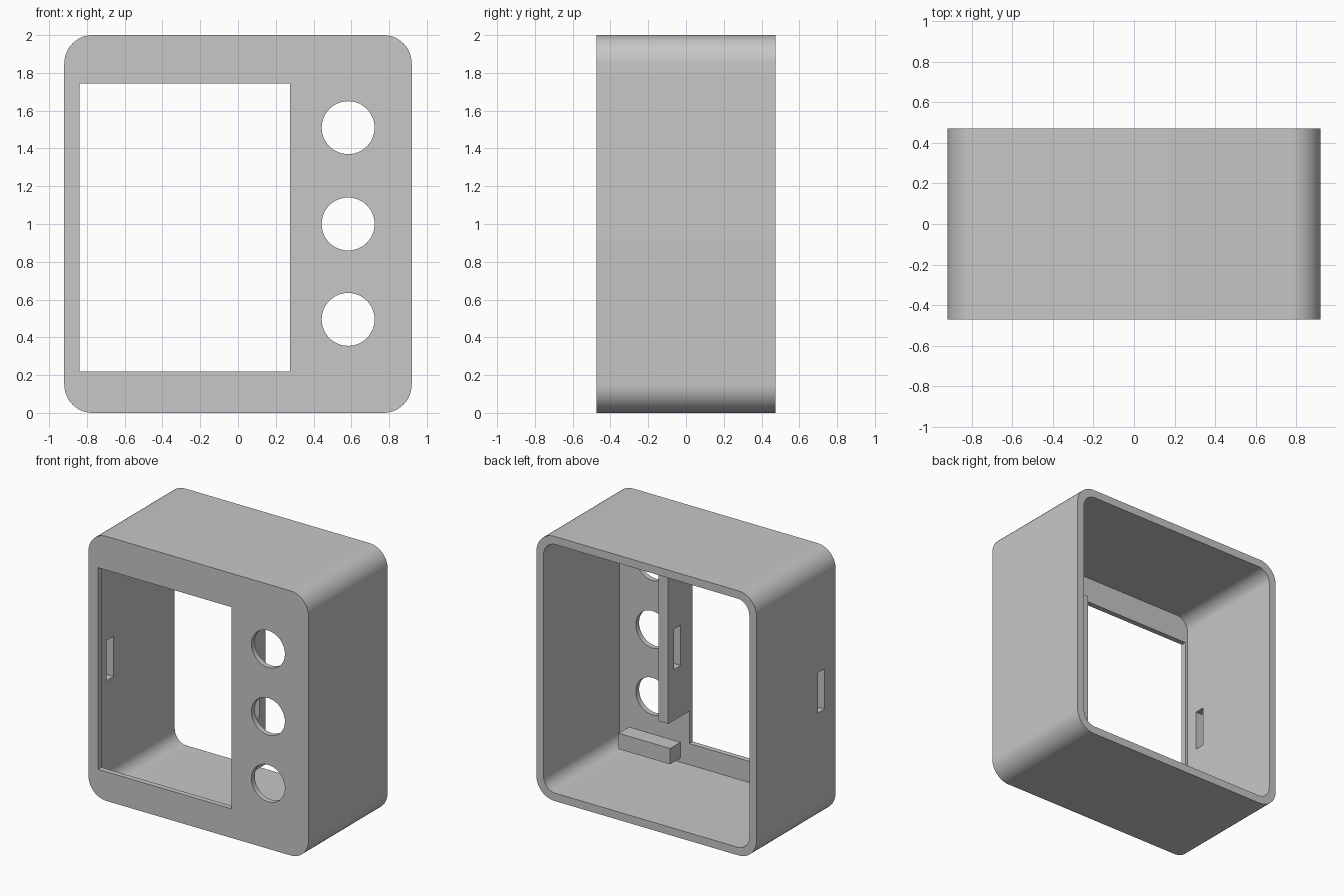
import bpy, bmesh, math
from mathutils import Vector

cube = bpy.data.objects.get("Cube")
if cube:
    bpy.data.objects.remove(cube, do_unlink=True)

W, D, H = 1.84, 0.945, 2.0        # overall size
WALL, PANEL = 0.06, 0.04          # side wall and front panel thickness
FRONT, BACK = -D / 2, D / 2
INNER = FRONT + PANEL             # back of the front panel

grey = bpy.data.materials.new("plain_grey")
grey.use_nodes = True
colour = (0.57, 0.57, 0.57, 1)
grey.diffuse_color = colour
grey.node_tree.nodes["Principled BSDF"].inputs["Base Color"].default_value = colour


def prism(name, outline, y0, y1):
    """Extrude an x-z outline from y0 to y1."""
    bm = bmesh.new()
    face = bm.faces.new([bm.verts.new((x, y0, z)) for x, z in outline])
    extruded = bmesh.ops.extrude_face_region(bm, geom=[face])
    verts = [v for v in extruded["geom"] if isinstance(v, bmesh.types.BMVert)]
    bmesh.ops.translate(bm, verts=verts, vec=Vector((0, y1 - y0, 0)))
    bmesh.ops.recalc_face_normals(bm, faces=bm.faces)
    mesh = bpy.data.meshes.new(name)
    bm.to_mesh(mesh)
    bm.free()
    mesh.materials.append(grey)
    obj = bpy.data.objects.new(name, mesh)
    bpy.context.collection.objects.link(obj)
    return obj


def box(name, x0, x1, y0, y1, z0, z1):
    return prism(name, [(x0, z0), (x1, z0), (x1, z1), (x0, z1)], y0, y1)


def arc(cx, cz, r, start, end, steps):
    angles = [math.radians(start + (end - start) * i / steps) for i in range(steps + 1)]
    return [(cx + r * math.cos(a), cz + r * math.sin(a)) for a in angles]


def rounded_rect(inset, r, steps=12):
    hx, hz = W / 2 - inset - r, H / 2 - inset - r
    points = []
    for i, (sx, sz) in enumerate([(1, 1), (-1, 1), (-1, -1), (1, -1)]):
        points += arc(sx * hx, H / 2 + sz * hz, r, i * 90, i * 90 + 90, steps)
    return points


def activate(obj):
    bpy.ops.object.select_all(action='DESELECT')
    obj.select_set(True)
    bpy.context.view_layer.objects.active = obj


def cut(target, cutter):
    """Subtract the cutter and throw it away."""
    cutter.hide_render = True
    mod = target.modifiers.new("cut", 'BOOLEAN')
    mod.operation, mod.solver, mod.object = 'DIFFERENCE', 'EXACT', cutter
    activate(target)
    bpy.ops.object.modifier_apply(modifier=mod.name)
    bpy.data.objects.remove(cutter, do_unlink=True)


# Rounded case, open at the back
case = prism("case", rounded_rect(0, 0.15), FRONT, BACK)
cut(case, prism("cavity", rounded_rect(WALL, 0.1), INNER, BACK + 0.1))

# Screen window and three button holes
cut(case, box("window", -0.84, 0.275, FRONT - 0.1, INNER + 0.05, 0.22, 1.745))
for z in (0.495, 1.0, 1.51):
    cut(case, prism("button_hole", arc(0.583, z, 0.14, 0, 360, 48)[:-1],
                    FRONT - 0.1, INNER + 0.1))

# Clip slot through the side wall
cut(case, box("wall_slot", -W / 2 - 0.1, -W / 2 + 0.1, -0.34, -0.26, 0.835, 1.14))

# Upright divider beside the window, with a matching slot
divider = box("divider", 0.275, 0.355, INNER, -0.18, 0.465, 1.6)
cut(divider, box("divider_slot", 0.2, 0.4, -0.33, -0.25, 0.85, 1.155))

# Support blocks below and above the buttons
for name, z in (("lower_block", 0.15), ("upper_block", H - 0.15)):
    box(name, 0.35, 0.78, INNER, -0.31, z - 0.06, z + 0.06)

activate(case)
bpy.ops.object.shade_smooth_by_angle(angle=math.radians(30))
